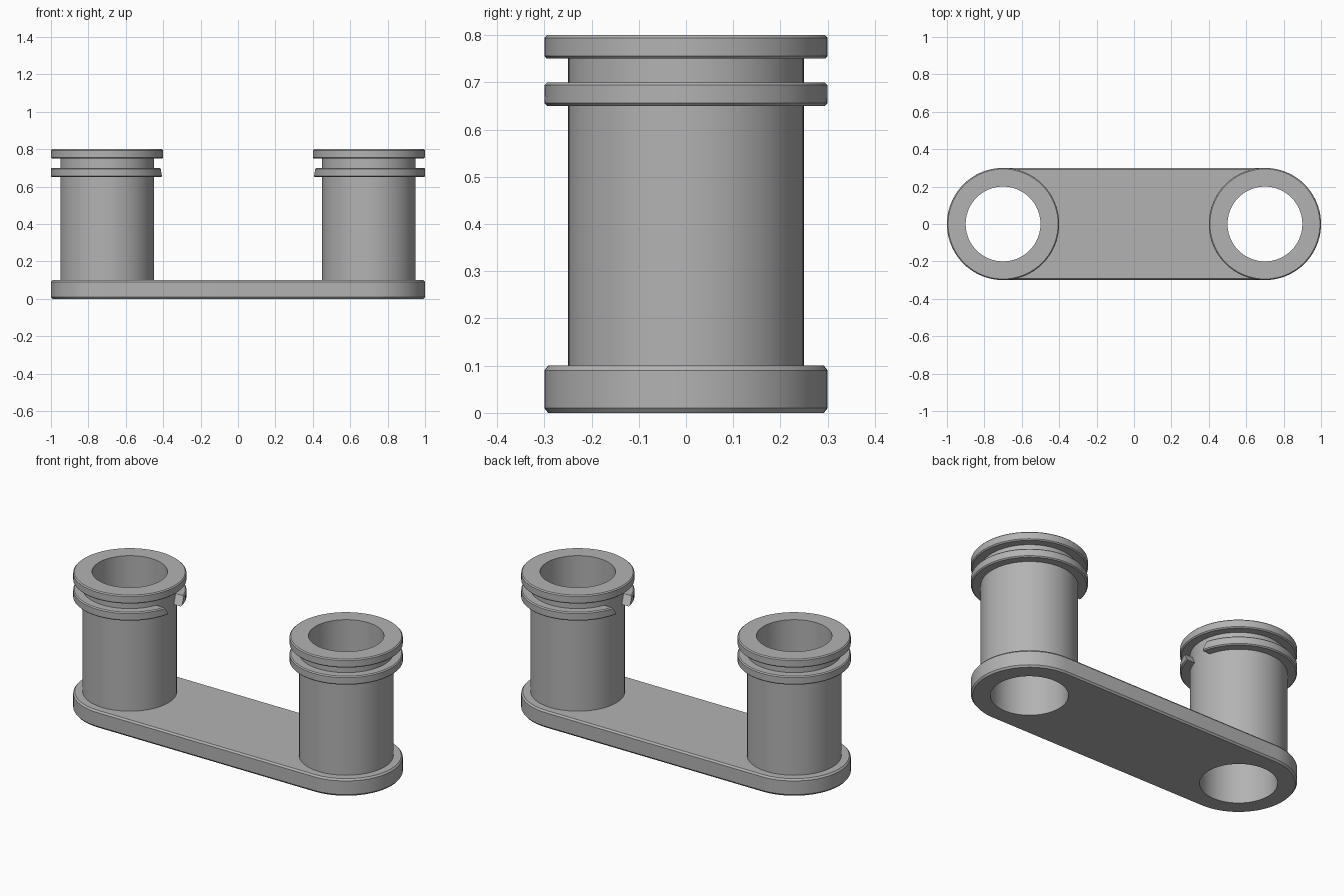
import bpy, bmesh, math

if "Cube" in bpy.data.objects:
    bpy.data.objects.remove(bpy.data.objects["Cube"])

SEG = 72
POST_X, R_OUT, R_POST, R_BORE = 0.7, 0.3, 0.25, 0.2

grey = bpy.data.materials.new("grey")
grey.diffuse_color = (0.45, 0.45, 0.45, 1)
grey.use_nodes = True
grey.node_tree.nodes["Principled BSDF"].inputs["Base Color"].default_value = grey.diffuse_color


def finish(bm, name, x=0.0, turn=0.0):
    bmesh.ops.recalc_face_normals(bm, faces=bm.faces)
    mesh = bpy.data.meshes.new(name)
    bm.to_mesh(mesh)
    bm.free()
    mesh.materials.append(grey)
    ob = bpy.data.objects.new(name, mesh)
    bpy.context.collection.objects.link(ob)
    ob.location.x = x
    ob.rotation_euler.z = turn
    bpy.ops.object.select_all(action='DESELECT')
    bpy.context.view_layer.objects.active = ob
    ob.select_set(True)
    bpy.ops.object.shade_smooth_by_angle(angle=math.radians(30))


def revolve(profile, gap=None):
    """Sweep a closed (radius, z) section round z; gap(z) is the half width of a slot at +x."""
    bm = bmesh.new()
    rows = []
    for i in range(SEG + (1 if gap else 0)):
        row = []
        for r, z in profile:
            start = math.asin(gap(z) / r) if gap else 0.0
            a = start + (2 * math.pi - 2 * start) * i / SEG
            row.append(bm.verts.new((r * math.cos(a), r * math.sin(a), z)))
        rows.append(row)
    n = len(profile)
    for i in range(SEG):
        a, b = rows[i], rows[(i + 1) % len(rows)]
        for j in range(n):
            k = (j + 1) % n
            bm.faces.new((a[j], b[j], b[k], a[k]))
    if gap:
        bm.faces.new(rows[0])
        bm.faces.new(rows[-1])
    return bm


def flange(z0, z1, c=0.006):
    """Chamfered outer edge of a flange, bottom to top."""
    return [(R_POST, z0), (R_OUT - c, z0), (R_OUT, z0 + c),
            (R_OUT, z1 - c), (R_OUT - c, z1)]


# Base plate: rounded ends, chamfered rims, two bores
bm = bmesh.new()


def loop(points, z):
    return [bm.verts.new((x, y, z)) for x, y in points]


def bridge(a, b):
    for i in range(len(a)):
        k = (i + 1) % len(a)
        bm.faces.new((a[i], a[k], b[k], b[i]))


def stadium(r):
    pts = []
    for side in (1, -1):
        for i in range(SEG // 2 + 1):
            a = -math.pi / 2 + math.pi * i / (SEG // 2)
            pts.append((side * (POST_X + r * math.cos(a)), side * r * math.sin(a)))
    return pts


def circle(cx):
    return [(cx + R_BORE * math.cos(2 * math.pi * i / SEG),
             R_BORE * math.sin(2 * math.pi * i / SEG)) for i in range(SEG)]


rims = [loop(stadium(R_OUT - inset), z)
        for inset, z in ((0.008, 0), (0, 0.01), (0, 0.09), (0.008, 0.1))]
for a, b in zip(rims, rims[1:]):
    bridge(a, b)
bores = [(loop(circle(cx), 0), loop(circle(cx), 0.1)) for cx in (-POST_X, POST_X)]
for low, high in bores:
    bridge(low, high)
for rim, level in ((rims[0], 0), (rims[-1], 1)):
    edges = []
    for ring in (rim, bores[0][level], bores[1][level]):
        edges += [bm.edges.get((ring[i - 1], ring[i])) for i in range(len(ring))]
    bmesh.ops.triangle_fill(bm, edges=edges, use_beauty=True)
finish(bm, "base_plate")

# Hollow posts with a top flange, and a slotted ring below it facing inward
tube = [(R_BORE, 0.1), (R_POST, 0.1)] + flange(0.75, 0.8) + [(R_BORE, 0.8)]
ring = flange(0.65, 0.7) + [(R_POST, 0.7)]
for name, x, turn in (("left", -POST_X, 0.0), ("right", POST_X, math.pi)):
    finish(revolve(tube), name + "_post", x, turn)
    finish(revolve(ring, lambda z: 0.06 + 0.6 * (z - 0.65)), name + "_slotted_ring", x, turn)
